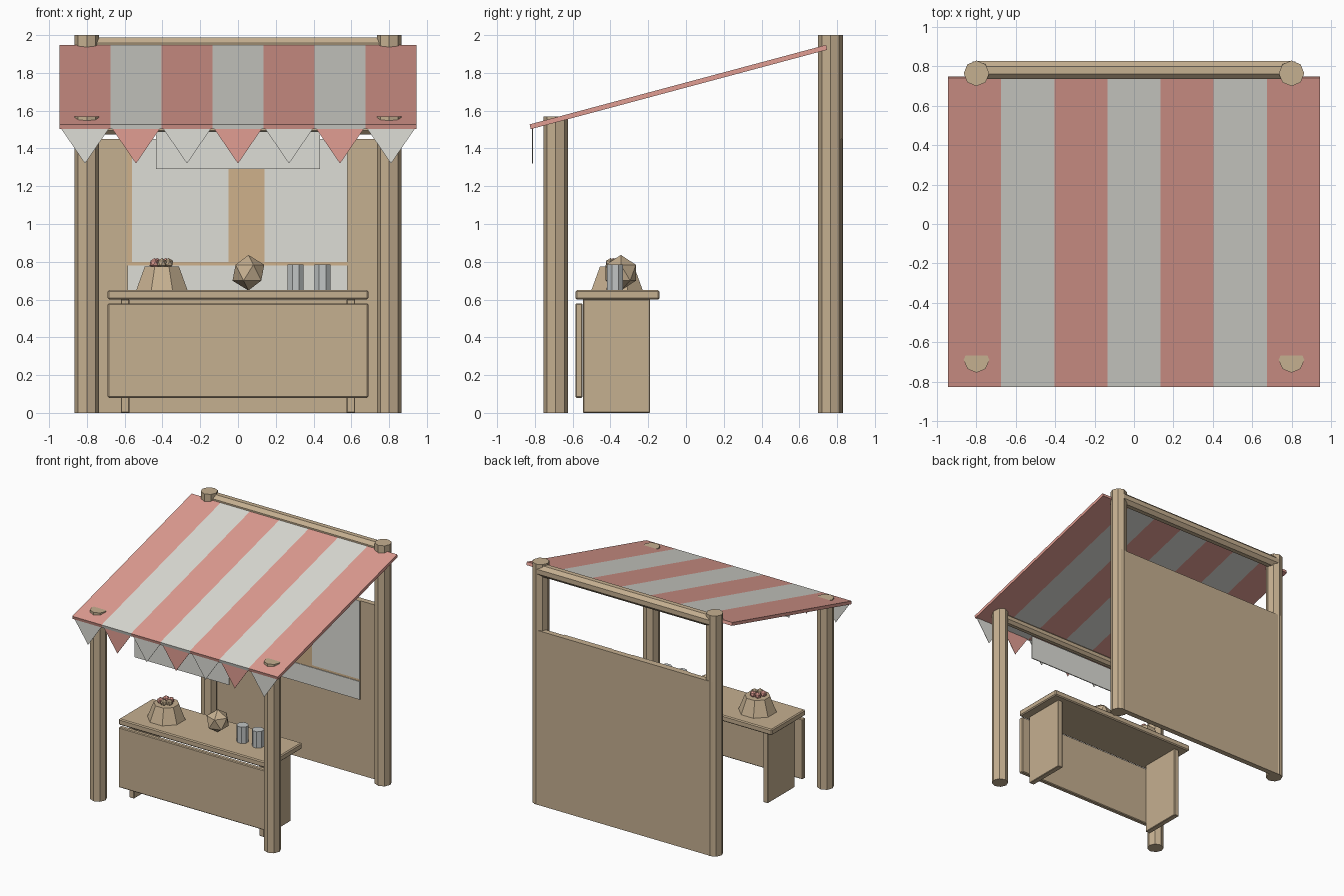
import bpy, bmesh, math
from mathutils import Matrix, Vector

cube = bpy.data.objects.get("Cube")
if cube:
    bpy.data.objects.remove(cube, do_unlink=True)


def material(name, srgb):
    color = [(c / 255) ** 2.2 for c in srgb] + [1]
    mat = bpy.data.materials.new(name)
    mat.use_nodes = True
    mat.diffuse_color = color
    bsdf = next(n for n in mat.node_tree.nodes if n.type == 'BSDF_PRINCIPLED')
    bsdf.inputs["Base Color"].default_value = color
    bsdf.inputs["Roughness"].default_value = 0.9
    return mat


WOOD = material("wood", (196, 174, 143))
TAN = material("tan_board", (206, 176, 138))
RED = material("faded_red", (224, 156, 145))
WHITE = material("off_white", (220, 220, 213))
GREY = material("cup_grey", (192, 196, 196))


def add_object(name, bm, *mats):
    bmesh.ops.recalc_face_normals(bm, faces=bm.faces)
    mesh = bpy.data.meshes.new(name)
    bm.to_mesh(mesh)
    bm.free()
    for m in mats:
        mesh.materials.append(m)
    obj = bpy.data.objects.new(name, mesh)
    bpy.context.collection.objects.link(obj)
    return obj


def box(name, x, y, z, mat, bevel=0):
    """Box from (min, max) pairs, with an optional small chamfer."""
    bm = bmesh.new()
    size = [b - a for a, b in (x, y, z)]
    mid = [(a + b) / 2 for a, b in (x, y, z)]
    bmesh.ops.create_cube(bm, size=1, matrix=Matrix.Translation(mid) @ Matrix.Diagonal((*size, 1)))
    obj = add_object(name, bm, mat)
    if bevel:
        mod = obj.modifiers.new("chamfer", 'BEVEL')
        mod.width = bevel
        mod.segments = 1
    return obj


def prism(name, center, r1, r2, length, mat, turn=0, along_x=False):
    """Eight-sided cylinder or frustum."""
    bm = bmesh.new()
    axis = Matrix.Rotation(math.pi / 2, 4, 'Y') if along_x else Matrix.Identity(4)
    bmesh.ops.create_cone(bm, cap_ends=True, segments=8, radius1=r1, radius2=r2, depth=length,
                          matrix=Matrix.Translation(center) @ axis @ Matrix.Rotation(turn, 4, 'Z'))
    return add_object(name, bm, mat)


def ball(name, center, radius, mat):
    bm = bmesh.new()
    bmesh.ops.create_icosphere(bm, subdivisions=1, radius=radius, matrix=Matrix.Translation(center))
    return add_object(name, bm, mat)


# Posts and cross bars
FRONT, BACK = -0.69, 0.765
for side, x in (("left", 0.8), ("right", -0.8)):
    prism(f"front_post_{side}", (x, FRONT, 0.785), 0.065, 0.065, 1.57, WOOD)
    prism(f"back_post_{side}", (x, BACK, 1), 0.065, 0.065, 2, WOOD)
prism("front_bar", (0, FRONT, 1.51), 0.04, 0.04, 1.6, WOOD, math.pi / 8, True)
prism("back_bar", (0, 0.782, 1.94), 0.05, 0.05, 1.6, WOOD, math.pi / 8, True)

# Back wall with boards and paper sheets on its inner side
box("back_wall", (-0.82, 0.82), (0.78, 0.825), (0, 1.45), WOOD)
box("notice_board", (-0.585, 0.58), (0.776, 0.78), (0.63, 1.45), TAN)
box("paper_right", (-0.56, -0.05), (0.771, 0.776), (0.8, 1.45), WHITE)
box("paper_left", (0.14, 0.58), (0.771, 0.776), (0.8, 1.45), WHITE)
box("paper_low", (-0.585, 0.58), (0.771, 0.776), (0.63, 0.78), WHITE)

# Striped canopy: one slab cut into seven bands
WIDTH, BANDS = 1.89, 7
STEP = WIDTH / BANDS
bm = bmesh.new()
bmesh.ops.create_cube(bm, size=1, matrix=Matrix.Diagonal((WIDTH, 1.625, 0.026, 1)))
for i in range(1, BANDS):
    bmesh.ops.bisect_plane(bm, geom=bm.verts[:] + bm.edges[:] + bm.faces[:],
                           plane_co=(i * STEP - WIDTH / 2, 0, 0), plane_no=(1, 0, 0))
for f in bm.faces:
    band = int((f.calc_center_median().x * 0.999 + WIDTH / 2) / STEP)
    f.material_index = band % 2
bm.transform(Matrix.Translation((0, -0.04, 1.725)) @ Matrix.Rotation(math.radians(15), 4, 'X'))
add_object("canopy", bm, RED, WHITE)

# Bunting flags
for i in range(BANDS):
    x = (i - 3) * STEP
    bm = bmesh.new()
    points = ((x - 0.13, 1.51), (x + 0.13, 1.51), (x, 1.32))
    face = bm.faces.new([bm.verts.new((px, -0.814, pz)) for px, pz in points])
    extra = bmesh.ops.extrude_face_region(bm, geom=[face])
    bmesh.ops.translate(bm, vec=Vector((0, 0.003, 0)),
                        verts=[v for v in extra["geom"] if isinstance(v, bmesh.types.BMVert)])
    add_object(f"flag_{i + 1}", bm, RED if i % 2 else WHITE)

# Blank hanging sign
box("sign_board", (-0.435, 0.435), (-0.74, -0.732), (1.29, 1.49), WHITE)

# Counter
box("counter_top", (-0.69, 0.69), (-0.585, -0.14), (0.6, 0.65), WOOD, 0.008)
box("counter_front", (-0.69, 0.69), (-0.585, -0.547), (0.08, 0.58), WOOD, 0.006)
for side, s in (("left", 1), ("right", -1)):
    box(f"counter_side_{side}", sorted((s * 0.575, s * 0.62)), (-0.545, -0.19), (0, 0.602), WOOD, 0.004)

# Goods on the counter
prism("basket", (-0.403, -0.365, 0.712), 0.147, 0.098, 0.125, WOOD, math.pi / 8)
for i, (dx, dy) in enumerate(((-0.04, -0.02), (0, -0.035), (0.035, -0.01), (-0.025, 0.03), (0.02, 0.03))):
    ball(f"fruit_{i + 1}", (-0.403 + dx, -0.365 + dy, 0.792), 0.028, WOOD if i in (1, 2) else RED)
ball("melon", (0.055, -0.345, 0.742), 0.094, WOOD)
for i, x in enumerate((0.305, 0.447)):
    prism(f"cup_{i + 1}", (x, -0.375, 0.718), 0.046, 0.046, 0.137, GREY, math.pi / 8)
